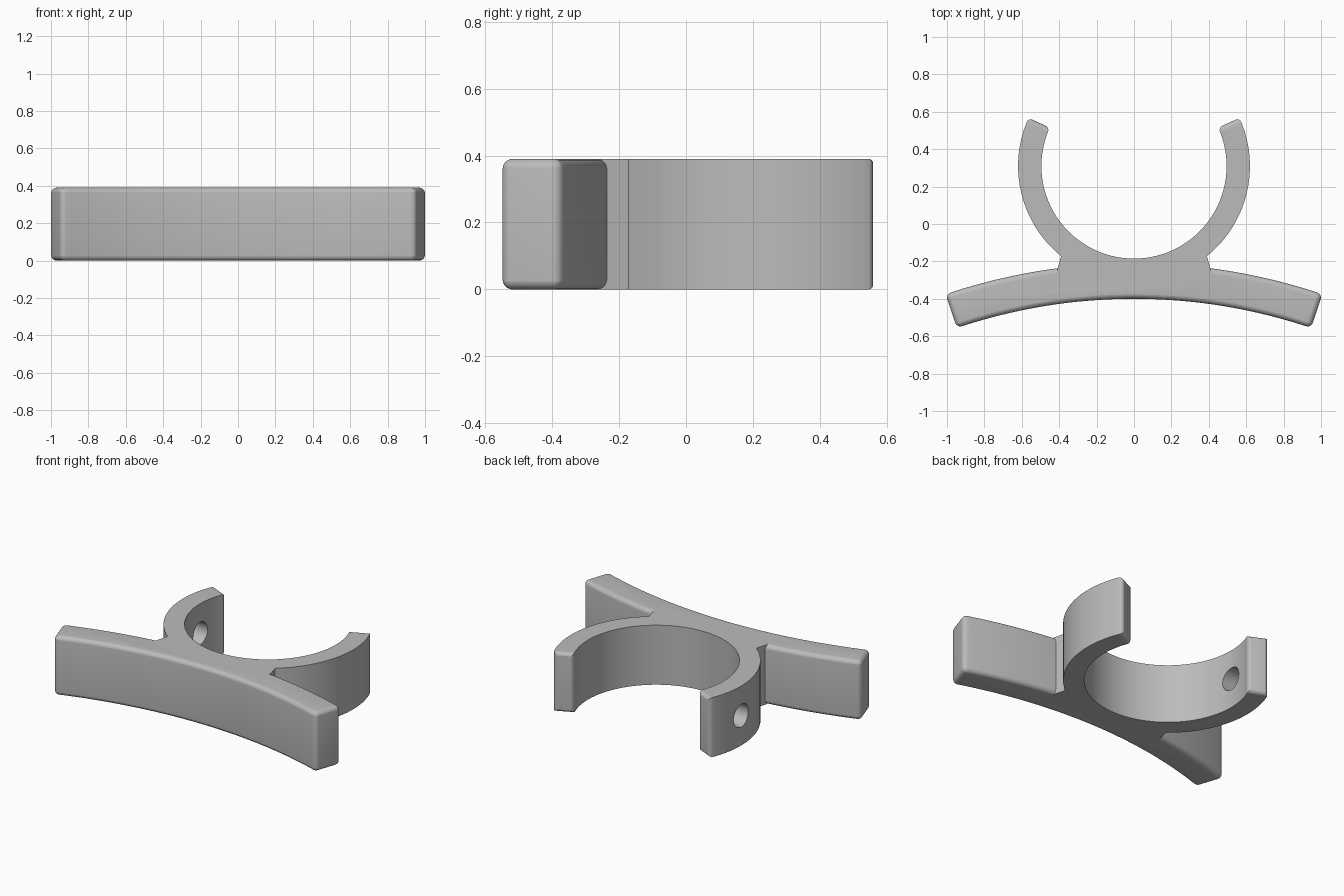
import bpy, bmesh, math
from mathutils import Matrix

if "Cube" in bpy.data.objects:
    bpy.data.objects.remove(bpy.data.objects["Cube"])

H = 0.39                      # height of the whole part
RING_Y = 0.31                 # centre of the ring
R_OUT, R_IN = 0.62, 0.495
TIP = 24.5                    # angle of the open ring ends
PLATE_Y = -3.36               # centre of the plate's curve
P_OUT, P_IN, P_HALF = 3.15, 2.96, 18.65

grey = bpy.data.materials.new("grey plastic")
grey.diffuse_color = (0.5, 0.5, 0.5, 1)
grey.use_nodes = True
grey.node_tree.nodes["Principled BSDF"].inputs["Base Color"].default_value = grey.diffuse_color


def arc(cy, r, a0, a1, n):
    """Points along an arc centred on (0, cy), angles in degrees."""
    angles = [math.radians(a0 + (a1 - a0) * i / n) for i in range(n + 1)]
    return [(r * math.cos(a), cy + r * math.sin(a)) for a in angles]


def extrude(name, outline, radius, pick):
    """Extrude an outline to full height and round the picked edges."""
    bm = bmesh.new()
    base = bm.faces.new([bm.verts.new((x, y, 0)) for x, y in outline])
    top = bmesh.ops.extrude_face_region(bm, geom=[base])["geom"]
    bmesh.ops.translate(bm, vec=(0, 0, H),
                        verts=[v for v in top if isinstance(v, bmesh.types.BMVert)])
    bmesh.ops.recalc_face_normals(bm, faces=bm.faces[:])
    bm.normal_update()
    bmesh.ops.bevel(bm, geom=[e for e in bm.edges if pick(e)], offset=radius,
                    segments=6, profile=0.5, affect='EDGES')
    return add_object(name, bm)


def add_object(name, bm):
    bmesh.ops.recalc_face_normals(bm, faces=bm.faces[:])
    mesh = bpy.data.meshes.new(name)
    bm.to_mesh(mesh)
    bm.free()
    mesh.materials.append(grey)
    obj = bpy.data.objects.new(name, mesh)
    bpy.context.collection.objects.link(obj)
    return obj


def combine(target, other, operation):
    """Apply a boolean and remove the helper object."""
    bpy.context.view_layer.objects.active = target
    mod = target.modifiers.new(operation.lower(), 'BOOLEAN')
    mod.operation, mod.solver, mod.object = operation, 'EXACT', other
    bpy.ops.object.modifier_apply(modifier=mod.name)
    bpy.data.objects.remove(other)


# Curved plate, rounded on every hard edge
plate_outline = (arc(PLATE_Y, P_OUT, 90 - P_HALF, 90 + P_HALF, 40)
                 + arc(PLATE_Y, P_IN, 90 + P_HALF, 90 - P_HALF, 40))
bracket = extrude("clip_bracket", plate_outline, 0.03,
                  lambda e: e.calc_face_angle(0) > 0.5)

# Open ring with its neck; only the ring ends are rounded
neck_angle = -math.degrees(math.acos(0.39 / R_OUT))
right = arc(RING_Y, R_OUT, TIP, neck_angle, 20) + [(0.41, -0.245), (0.41, -0.32)]
left = [(-x, y) for x, y in reversed(right)]
inner = arc(RING_Y, R_IN, 180 - TIP, 360 + TIP, 64)
slope = math.tan(math.radians(TIP))


def on_tip(e):
    return all(abs(v.co.y - RING_Y - slope * abs(v.co.x)) < 1e-4 for v in e.verts)


ring = extrude("open_ring", right + left + inner, 0.025, on_tip)

# Round screw hole through the left arm
bm = bmesh.new()
bmesh.ops.create_cone(bm, cap_ends=True, segments=32, radius1=0.075, radius2=0.075,
                      depth=0.4, matrix=Matrix.Translation((-0.56, RING_Y, H / 2))
                      @ Matrix.Rotation(math.pi / 2, 4, 'Y'))
hole = add_object("hole_cutter", bm)
hole.hide_render = True
combine(ring, hole, 'DIFFERENCE')
combine(bracket, ring, 'UNION')

# Smooth the curved walls, keep the flat faces crisp
bpy.ops.object.select_all(action='DESELECT')
bracket.select_set(True)
bpy.context.view_layer.objects.active = bracket
bpy.ops.object.shade_smooth_by_angle(angle=math.radians(12))
